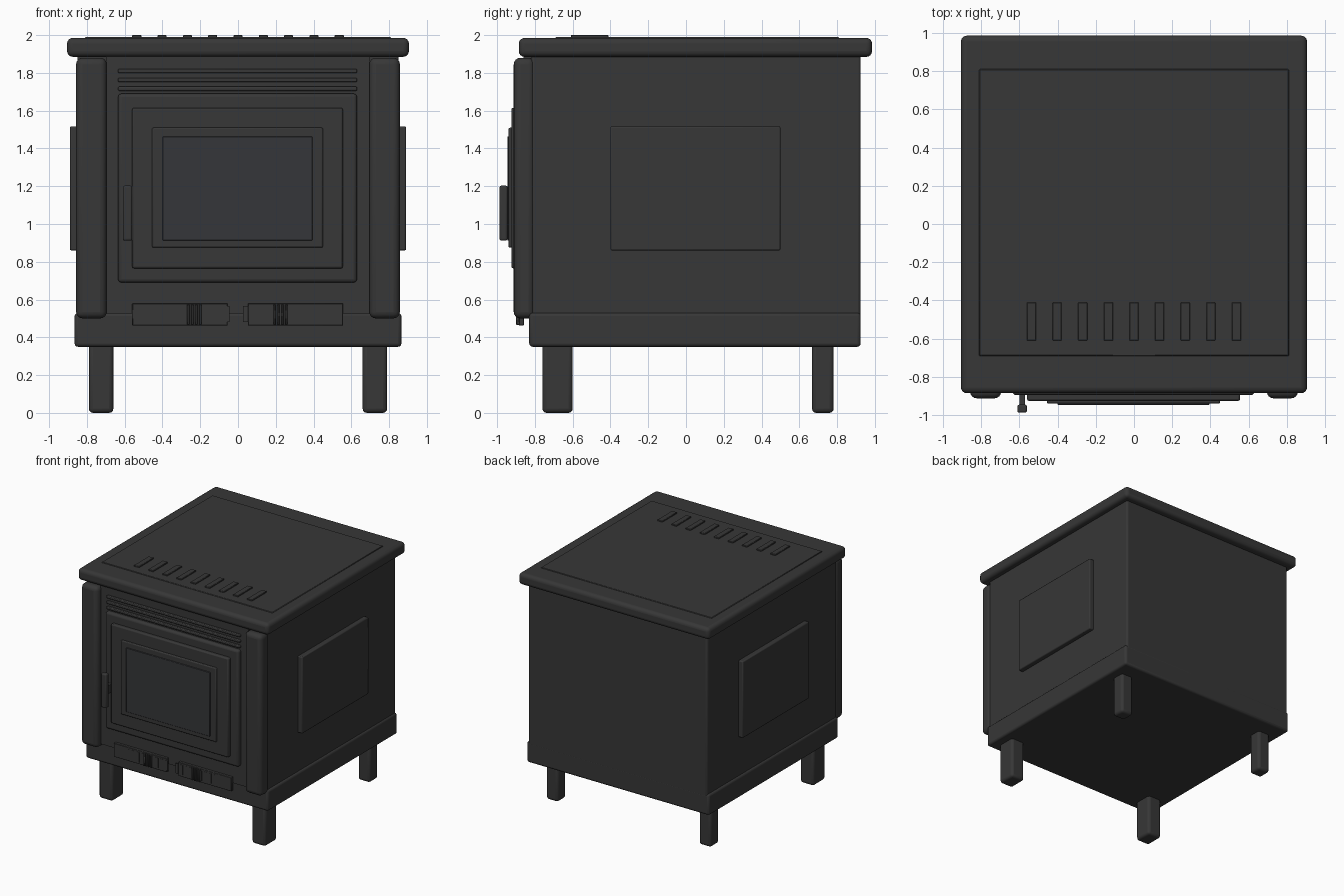
import bpy

if "Cube" in bpy.data.objects:
    bpy.data.objects.remove(bpy.data.objects["Cube"])


def material(name, rgb):
    m = bpy.data.materials.new(name)
    m.diffuse_color = (*rgb, 1.0)
    m.use_nodes = True
    m.node_tree.nodes["Principled BSDF"].inputs["Base Color"].default_value = m.diffuse_color
    return m


IRON = material("cast_iron", (0.038, 0.038, 0.038))
GLASS = material("dark_glass", (0.036, 0.037, 0.041))


def box(name, x, y, z, bevel=0.0, segments=3, mat=IRON):
    """Bevelled box spanning the (min, max) pairs x, y and z."""
    bpy.ops.mesh.primitive_cube_add(
        size=1, location=[(a + b) / 2 for a, b in (x, y, z)])
    ob = bpy.context.object
    ob.name = name
    ob.scale = [b - a for a, b in (x, y, z)]
    bpy.ops.object.transform_apply(location=False, rotation=False, scale=True)
    ob.data.materials.append(mat)
    if bevel:
        mod = ob.modifiers.new("rounded_edges", 'BEVEL')
        mod.width = bevel
        mod.segments = segments
        bpy.ops.object.shade_smooth_by_angle()
    return ob


def pair(name, x, *args, **kw):
    """The same box on the left and right side."""
    box(name + "_right", x, *args, **kw)
    box(name + "_left", (-x[1], -x[0]), *args, **kw)


# Firebox, front panel and plinth
box("firebox", (-0.85, 0.85), (-0.82, 0.925), (0.50, 1.90), 0.015)
box("front_panel", (-0.70, 0.70), (-0.86, -0.80), (0.525, 1.89))
box("plinth", (-0.865, 0.865), (-0.83, 0.925), (0.35, 0.53), 0.018)

# Top slab with raised cooking surface and vent bars
box("top_slab", (-0.905, 0.905), (-0.885, 0.985), (1.885, 1.985), 0.03, 4)
box("cooking_surface", (-0.81, 0.81), (-0.69, 0.81), (1.97, 1.99), 0.004, 1)
for i in range(9):
    cx = (i - 4) * 0.134
    box(f"top_vent_bar_{i}", (cx - 0.024, cx + 0.024), (-0.61, -0.41),
        (1.98, 2.0), 0.003, 1)

# Corner columns, side panels and legs
pair("corner_column", (0.695, 0.857), (-0.912, -0.80), (0.50, 1.88), 0.035, 4)
pair("side_panel", (0.84, 0.89), (-0.40, 0.50), (0.86, 1.517), 0.008, 2)
pair("front_leg", (0.66, 0.79), (-0.76, -0.60), (0.0, 0.37), 0.022)
pair("back_leg", (0.668, 0.782), (0.667, 0.782), (0.0, 0.37), 0.022)

# Door built from stepped frames around the glass
box("door_frame", (-0.635, 0.63), (-0.895, -0.84), (0.69, 1.69), 0.018)
box("door_panel", (-0.56, 0.555), (-0.925, -0.87), (0.765, 1.615), 0.01, 2)
box("window_frame", (-0.455, 0.45), (-0.94, -0.90), (0.875, 1.51), 0.008, 2)
box("window_glass", (-0.40, 0.395), (-0.946, -0.93), (0.913, 1.463), 0.003, 1,
    GLASS)
box("door_handle", (-0.61, -0.56), (-0.987, -0.945), (0.912, 1.203), 0.01)
box("handle_mount", (-0.60, -0.57), (-0.95, -0.88), (1.02, 1.09))

# Grille slats above the door
for i in range(3):
    z = 1.705 + i * 0.047
    box(f"grille_slat_{i}", (-0.635, 0.63), (-0.88, -0.85), (z, z + 0.022),
        0.006, 2)

# Air controls below the door: plate, toothed slider and grip ribs
for side, x0 in (("left", -0.56), ("right", 0.052)):
    box(f"air_plate_{side}", (x0, x0 + 0.505), (-0.885, -0.858), (0.462, 0.58),
        0.003, 1)
    centre = x0 + 0.33 if side == "left" else x0 + 0.175
    for i in range(9):
        x = centre - 0.20 + i * 0.045
        box(f"air_slat_{side}_{i}", (x, x + 0.025), (-0.888, -0.88),
            (0.48, 0.565))
    for i in range(4):
        x = centre - 0.04 + i * 0.021
        box(f"air_grip_{side}_{i}", (x, x + 0.013), (-0.899, -0.88),
            (0.466, 0.575), 0.003, 1)
